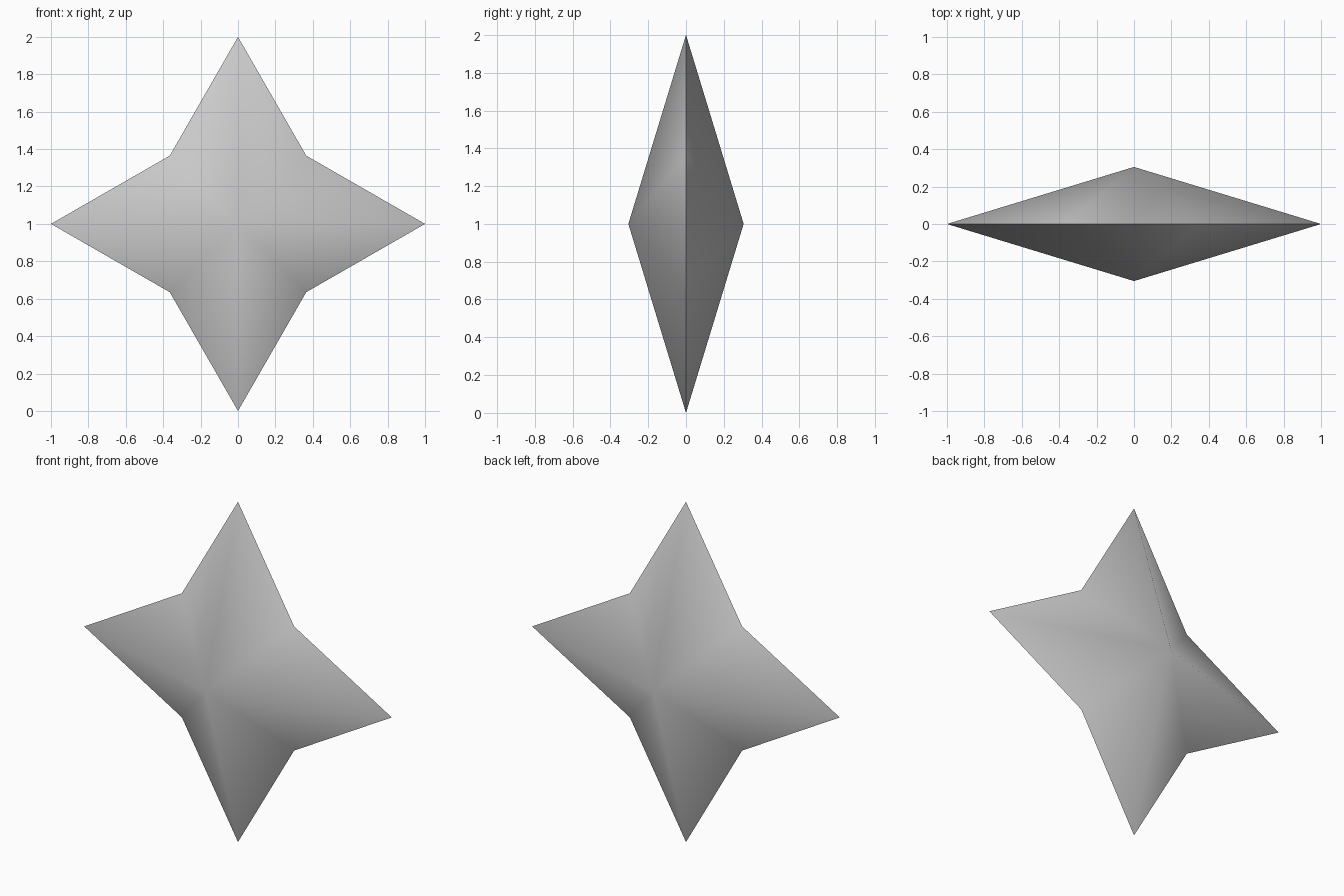
import bpy
import bmesh
from math import sin, cos, pi, radians

cube = bpy.data.objects.get("Cube")
if cube:
    bpy.data.objects.remove(cube, do_unlink=True)

TIP, NOTCH, DEPTH, MID = 1.0, 0.516, 0.305, 1.0

# Plain grey surface
grey = bpy.data.materials.new("light grey")
grey.use_nodes = True
colour = (0.6, 0.6, 0.6, 1)
grey.diffuse_color = colour
bsdf = next(n for n in grey.node_tree.nodes if n.type == 'BSDF_PRINCIPLED')
bsdf.inputs["Base Color"].default_value = colour

# Star outline alternates tips and notches; both sides rise to a centre peak
bm = bmesh.new()
rim = []
for i in range(8):
    radius = NOTCH if i % 2 else TIP
    angle = i * pi / 4
    rim.append(bm.verts.new((radius * cos(angle), 0, MID + radius * sin(angle))))
for side in (-1, 1):
    peak = bm.verts.new((0, side * DEPTH, MID))
    for i in range(8):
        bm.faces.new((peak, rim[i], rim[(i + 1) % 8]))
bmesh.ops.recalc_face_normals(bm, faces=bm.faces)

mesh = bpy.data.meshes.new("four_point_star")
bm.to_mesh(mesh)
bm.free()
mesh.materials.append(grey)
star = bpy.data.objects.new("four_point_star", mesh)
bpy.context.collection.objects.link(star)

# Soft ridges, crisp rim
bpy.ops.object.select_all(action='DESELECT')
star.select_set(True)
bpy.context.view_layer.objects.active = star
bpy.ops.object.shade_smooth_by_angle(angle=radians(75))
